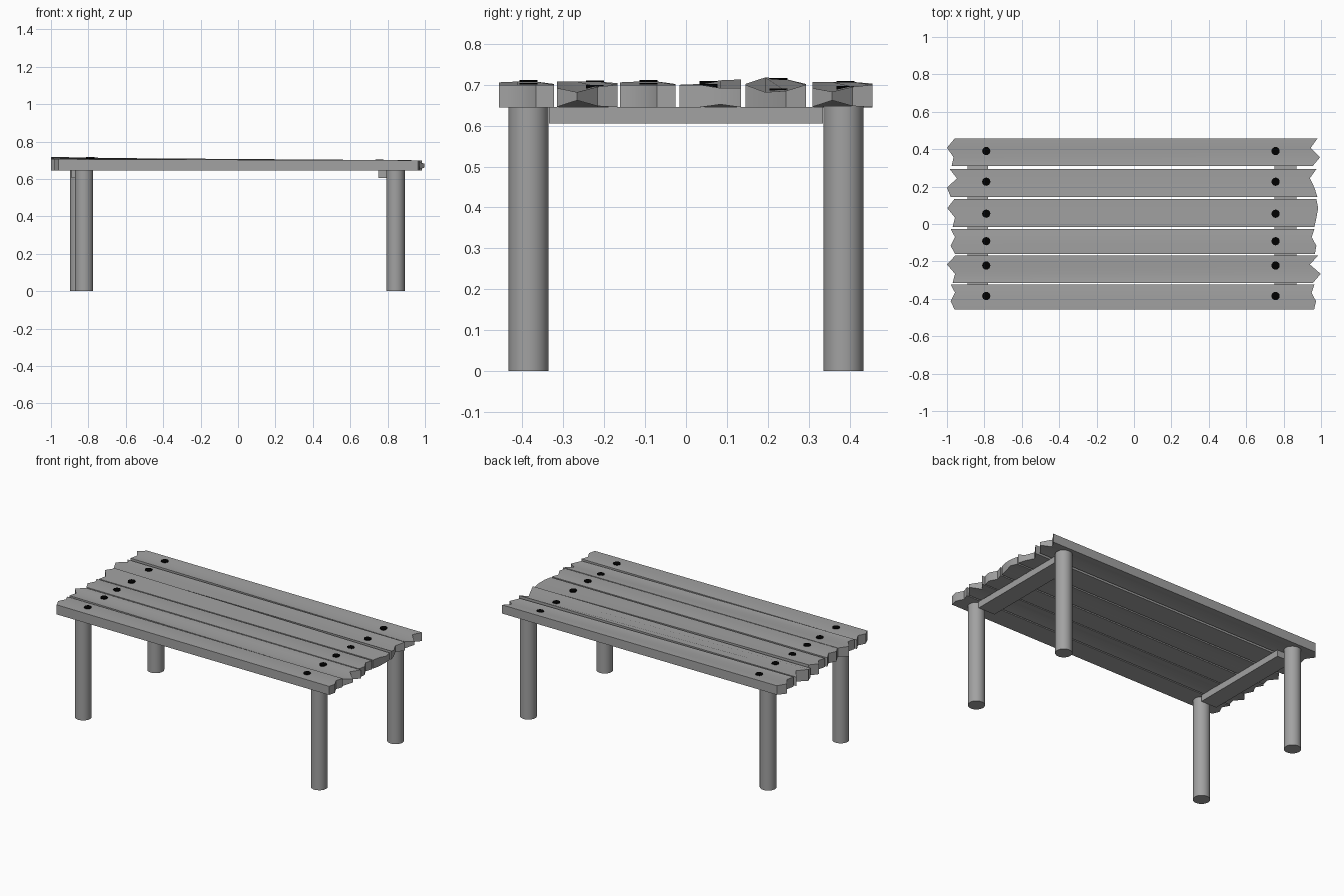
import bpy, bmesh

if "Cube" in bpy.data.objects:
    bpy.data.objects.remove(bpy.data.objects["Cube"])

nail_mat = bpy.data.materials.new("dark_iron")
nail_mat.diffuse_color = (0, 0, 0, 1)
nail_mat.use_nodes = True
nail_mat.node_tree.nodes["Principled BSDF"].inputs["Base Color"].default_value = nail_mat.diffuse_color
wood_mat = bpy.data.materials.new("grey_wood")
wood_mat.diffuse_color = (0.36, 0.36, 0.36, 1)
wood_mat.use_nodes = True
wood_mat.node_tree.nodes["Principled BSDF"].inputs["Base Color"].default_value = wood_mat.diffuse_color

BOTTOM = 0.645


def finish(name, bm, smooth=False, mat=wood_mat):
    bmesh.ops.recalc_face_normals(bm, faces=bm.faces[:])
    mesh = bpy.data.meshes.new(name)
    bm.to_mesh(mesh)
    bm.free()
    mesh.materials.append(mat)
    ob = bpy.data.objects.new(name, mesh)
    bpy.context.collection.objects.link(ob)
    if smooth:
        bpy.ops.object.select_all(action='DESELECT')
        ob.select_set(True)
        bpy.context.view_layer.objects.active = ob
        bpy.ops.object.shade_smooth_by_angle(angle=0.7)
    return ob


def cylinder(name, x, y, z0, z1, r, sides, mat=wood_mat):
    bm = bmesh.new()
    bmesh.ops.create_cone(bm, cap_ends=True, segments=sides, radius1=r, radius2=r, depth=z1 - z0)
    bmesh.ops.translate(bm, verts=bm.verts[:], vec=(x, y, (z0 + z1) / 2))
    return finish(name, bm, True, mat)


def lerp_table(xs, vs, x):
    for i in range(len(xs) - 1):
        if x <= xs[i + 1]:
            t = (x - xs[i]) / (xs[i + 1] - xs[i])
            return vs[i] + t * (vs[i + 1] - vs[i])
    return vs[-1]


def plank(name, y0, y1, left_x, right_x, left_top, right_top, right_low, nail_y):
    """Board with ragged ends: four points across each end, front to back."""
    ys = [y0 + (y1 - y0) * t for t in (0, 0.33, 0.67, 1)]
    bm = bmesh.new()

    def row(xs, zs):
        return [bm.verts.new(p) for p in zip(xs, ys, zs)]
    lt, rt = row(left_x, left_top), row(right_x, right_top)
    lb, rb = row(left_x, [BOTTOM] * 4), row(right_x, right_low)
    for i in range(3):
        j = i + 1
        for a, b in ((lt, rt), (rt, rb), (rb, lb), (lb, lt)):
            bm.faces.new((a[i], b[i], b[j], a[j]))
    for i in (0, 3):
        bm.faces.new((lt[i], rt[i], rb[i], lb[i]))
    finish(name, bm, True)
    # Nail heads sit just proud of the board surface
    for side, nx in (("left", -0.79), ("right", 0.757)):
        t = (nx + 0.97) / 1.94
        z = lerp_table(ys, left_top, nail_y) * (1 - t) + lerp_table(ys, right_top, nail_y) * t
        cylinder(f"{name}_{side}_nail", nx, nail_y, z - 0.01, z + 0.004, 0.022, 16, nail_mat)


FLAT = (BOTTOM,) * 4
CHIP = (0.646, 0.662, 0.648, BOTTOM)

# Table top boards, front to back
plank("board_1", -0.457, -0.323, (-.96, -.98, -.957, -.98), (.963, .973, .95, .965),
      (.706, .708, .708, .702), (.70, .70, .70, .70), FLAT, -0.385)
plank("board_2", -0.315, -0.168, (-.97, -.957, -1.0, -.955), (.957, .998, .94, .985),
      (.708, .708, .708, .704), (.692, .682, .695, .70), CHIP, -0.222)
plank("board_3", -0.161, -0.026, (-.957, -.98, -.957, -.98), (.967, .975, .95, .965),
      (.706, .708, .708, .702), (.70, .70, .70, .70), FLAT, -0.092)
plank("board_4", -0.016, 0.134, (-.97, -.957, -.998, -.96), (.965, .975, .985, .975),
      (.70, .702, .711, .713), (.70, .70, .692, .692), (.645, .645, .652, .645), 0.055)
plank("board_5", 0.145, 0.293, (-.98, -1.0, -.947, -.985), (.98, .965, .94, .975),
      (.702, .718, .714, .702), (.70, .682, .685, .70), FLAT, 0.226)
plank("board_6", 0.309, 0.456, (-.975, -.965, -1.0, -.96), (.955, .995, .945, .98),
      (.707, .707, .707, .703), (.692, .683, .695, .70), CHIP, 0.39)

# Round legs
for name, x, y in (("front_left_leg", -0.823, -0.385), ("front_right_leg", 0.843, -0.385),
                   ("back_left_leg", -0.85, 0.385), ("back_right_leg", 0.843, 0.385)):
    cylinder(name, x, y, 0, 0.648, 0.049, 32)

# Cross bars under the top
for name, x0, x1 in (("left_cross_bar", -0.89, -0.78), ("right_cross_bar", 0.752, 0.868)):
    bm = bmesh.new()
    bmesh.ops.create_cube(bm, size=1)
    bmesh.ops.scale(bm, verts=bm.verts[:], vec=(x1 - x0, 0.67, 0.041))
    bmesh.ops.translate(bm, verts=bm.verts[:], vec=((x0 + x1) / 2, 0, 0.6255))
    finish(name, bm)
